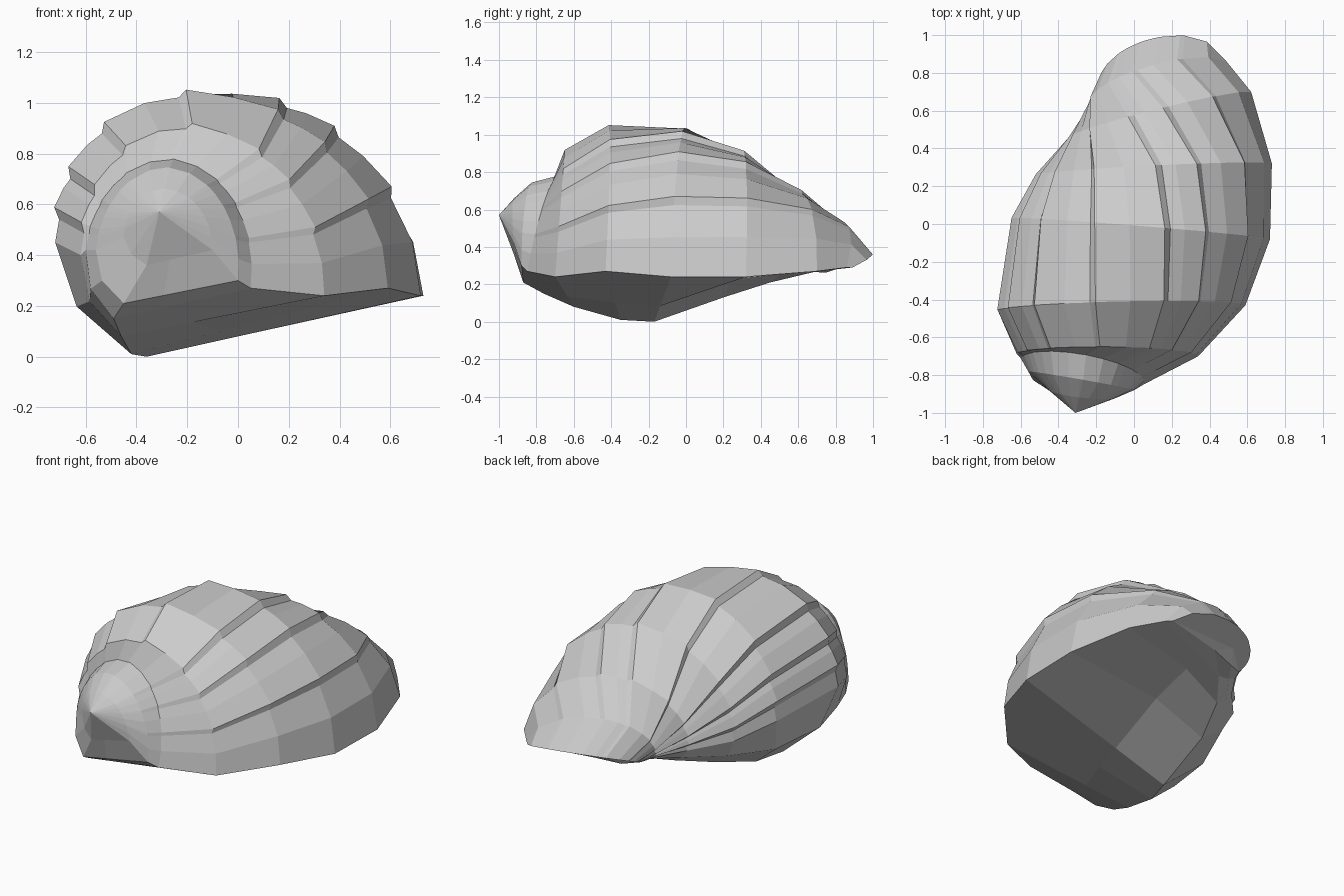
import bpy, bmesh
from math import cos, sin, radians
from mathutils import Vector

if "Cube" in bpy.data.objects:
    bpy.data.objects.remove(bpy.data.objects["Cube"], do_unlink=True)

grey = bpy.data.materials.new("shell grey")
grey.use_nodes = True
grey.diffuse_color = (0.6, 0.6, 0.6, 1)
grey.node_tree.nodes["Principled BSDF"].inputs["Base Color"].default_value = (0.6, 0.6, 0.6, 1)


def section(right, top, left, keel, rib=0.0, sweep=-15, hollow=0.0):
    """A cross-section: right lip, crown, left side and keel points, rib height,
    sideways sweep of the ribs in degrees, and depth of the opening below."""
    return Vector(right), Vector(top), Vector(left), Vector(keel), rib, sweep, hollow


# Spire sections, then ribbed body sections, front to back
spire = [
    section((-.10, -.92, .42), (-.27, -.92, .66), (-.45, -.88, .47), (-.36, -.92, .36)),
    section((0, -.88, .30), (-.24, -.83, .74), (-.56, -.78, .42), (-.45, -.87, .21)),
    section((.05, -.85, .27), (-.22, -.70, .77), (-.60, -.71, .42), (-.49, -.76, .15), .3),
]
body = [
    section((.34, -.70, .24), (-.13, -.65, .90), (-.62, -.69, .40), (-.46, -.60, .08), .9),
    section((.59, -.43, .27), (-.07, -.41, 1.03), (-.72, -.46, .45), (-.42, -.35, .01), 1, -9),
    section((.72, -.08, .24), (.03, -.01, 1.03), (-.64, .03, .40), (-.36, -.17, 0), 1),
    section((.73, .32, .24), (.10, .31, .90), (-.51, .26, .33), (-.33, .20, .13), 1, 10, .06),
    section((.62, .70, .27), (.09, .60, .70), (-.33, .46, .30), (-.23, .45, .21), 1, 26, .05),
    section((.49, .86, .29), (.03, .82, .54), (-.22, .62, .29), (-.10, .62, .26), .6, 42),
    section((.46, .89, .29), (.07, .975, .37), (-.18, .70, .28), (.08, .80, .28), 0, 42),
]
# No sideways sweep at the widest section
body[2] = body[2][:5] + (0, 0)

# Angles around the shell: each rib is a step, facing away from the crown
ribs = [35, 60, 79, 110, 139, 157, 170]
profile = [(0, 1), (17, 1)]
for i, a in enumerate(ribs):
    if a < 100:
        profile += [(a - 3, .985), (a, 1.025)]
    else:
        profile += [(a, 1.025), (a + 3, .985)]
    if i < len(ribs) - 1:
        profile.append(((a + ribs[i + 1]) / 2, 1.002))
profile.append((180, 1))


def ring_points(sec):
    right, top, left, keel, rib, sweep, hollow = sec
    centre = (right + left) / 2
    pts = []
    for angle, factor in profile:
        t = radians(angle)
        t += radians(sweep) * sin(t)
        arc = (right - left) / 2 * cos(t) + (top - centre) * sin(t)
        pts.append(centre + arc * (1 + (factor - 1) * rib))
    bulge = Vector((-.12, 0, -.06)) * (left - keel).length
    opening = right.lerp(keel, .65) + Vector((0, 0, hollow))
    return pts + [(left + keel) / 2 + bulge, keel, opening]


def cap(bm, ring, point):
    tip = bm.verts.new(point)
    for a, b in zip(ring, ring[1:] + ring[:1]):
        bm.faces.new((a, b, tip))


def build_shell(name, sections):
    bm = bmesh.new()
    rings = [[bm.verts.new(p) for p in ring_points(s)] for s in sections]
    n = len(rings[0])
    for a, b in zip(rings, rings[1:]):
        for i in range(n):
            j = (i + 1) % n
            bm.faces.new((a[i], a[j], b[j], b[i]))
    # Pointed spire in front, closed lip behind
    cap(bm, rings[0], (-.31, -1, .57))
    cap(bm, rings[-1], sum((v.co for v in rings[-1]), Vector()) / n)
    bmesh.ops.recalc_face_normals(bm, faces=bm.faces)
    mesh = bpy.data.meshes.new(name)
    bm.to_mesh(mesh)
    bm.free()
    mesh.materials.append(grey)
    bpy.context.collection.objects.link(bpy.data.objects.new(name, mesh))


build_shell("ribbed_shell", spire + body)
